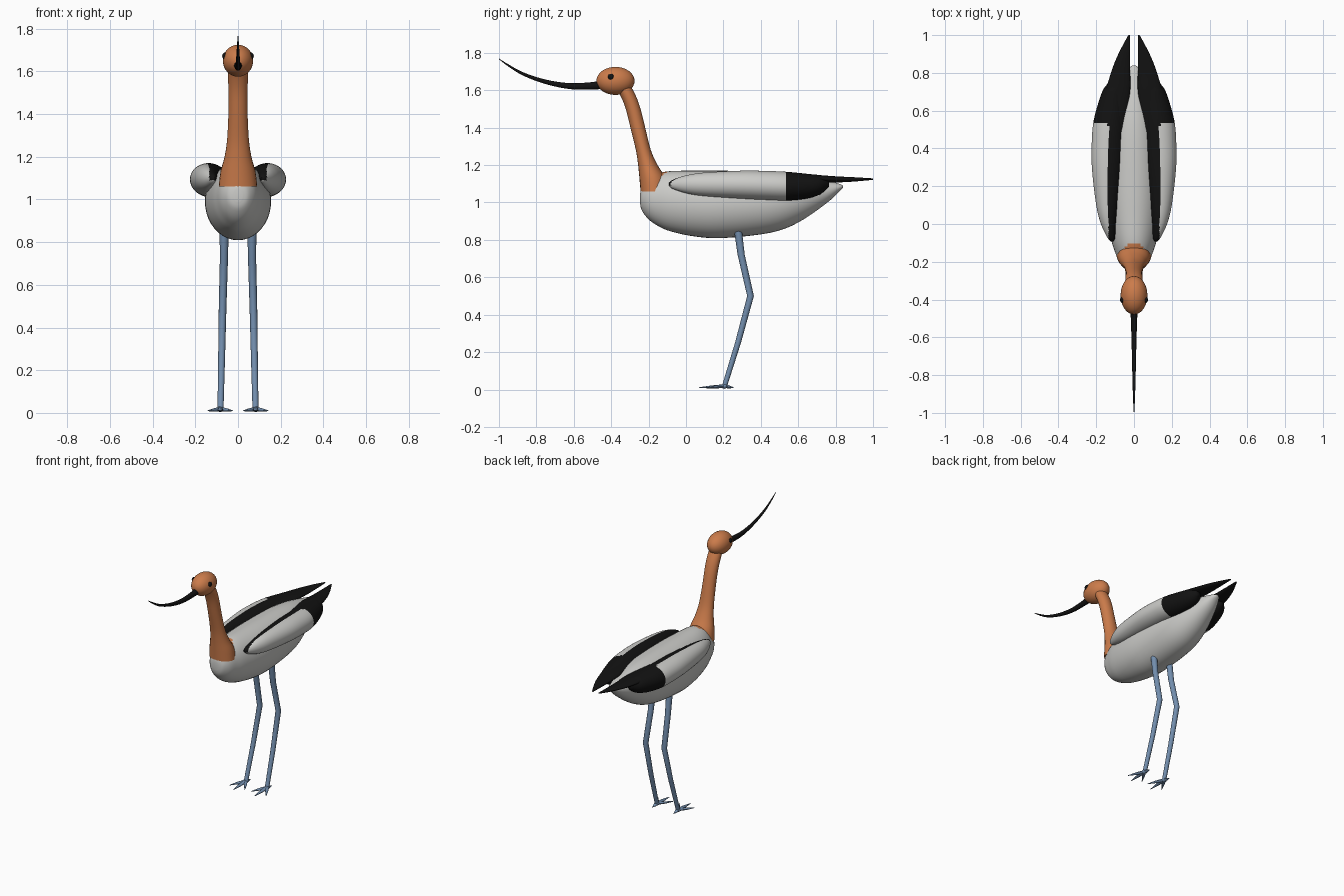
import bpy, bmesh, math
from mathutils import Vector


def material(name, rgb):
    m = bpy.data.materials.new(name)
    m.diffuse_color = (*rgb, 1)
    return m


WHITE = material("white_plumage", (0.60, 0.60, 0.58))
RUST = material("rust_plumage", (0.60, 0.20, 0.07))
BLACK = material("black", (0.006, 0.006, 0.006))
BLUE = material("blue_grey_legs", (0.17, 0.27, 0.42))


def finish(obj, angle=50):
    bpy.ops.object.select_all(action='DESELECT')
    obj.select_set(True)
    bpy.context.view_layer.objects.active = obj
    bpy.ops.object.shade_smooth_by_angle(angle=math.radians(angle))


def smooth_rings(rings, steps):
    """Catmull-Rom interpolation through ring parameters."""
    pts = [Vector(r) for r in rings]
    out = []
    for i in range(len(pts) - 1):
        b, c = pts[i], pts[i + 1]
        a = pts[i - 1] if i else b
        d = pts[i + 2] if i + 2 < len(pts) else c
        for s in range(steps):
            t = s / steps
            out.append(b + (c - a) * (t / 2) + (a * 2 - b * 5 + c * 4 - d) * (t * t / 2)
                       + (b * 3 - a - c * 3 + d) * (t ** 3 / 2))
    return out + [pts[-1]]


def loft(name, rings, axis, mats, sides=24, steps=4, rule=None):
    """Skin ellipses (x, y, z, radius_x, other_radius) lying across the y or z axis."""
    bm = bmesh.new()
    loops = []
    for x, y, z, rx, ro in smooth_rings(rings, steps):
        rx, ro = max(rx, 0.001), max(ro, 0.001)
        loop = []
        for k in range(sides):
            a = math.tau * k / sides
            p, q = rx * math.cos(a), ro * math.sin(a)
            loop.append(bm.verts.new((x + p, y, z + q) if axis == 'y' else (x + p, y + q, z)))
        loops.append(loop)
    for l0, l1 in zip(loops, loops[1:]):
        for k in range(sides):
            j = (k + 1) % sides
            bm.faces.new((l0[k], l0[j], l1[j], l1[k]))
    bm.faces.new(loops[0])
    bm.faces.new(loops[-1])
    bmesh.ops.recalc_face_normals(bm, faces=bm.faces)
    if rule:
        for f in bm.faces:
            f.material_index = rule(f.calc_center_median())
    me = bpy.data.meshes.new(name)
    bm.to_mesh(me)
    bm.free()
    for m in mats:
        me.materials.append(m)
    obj = bpy.data.objects.new(name, me)
    bpy.context.collection.objects.link(obj)
    finish(obj)


def ball(name, centre, radii, mat, seg=24):
    bpy.ops.mesh.primitive_uv_sphere_add(segments=seg, ring_count=seg // 2, location=centre)
    obj = bpy.context.object
    obj.name = name
    obj.scale = radii
    obj.data.materials.append(mat)
    finish(obj)


# Body: (y, half width, top, bottom), rust on the upper breast
body = [(-0.245, 0.02, 1.05, 0.99), (-0.235, 0.05, 1.085, 0.955), (-0.20, 0.08, 1.13, 0.91),
        (-0.15, 0.10, 1.155, 0.875), (-0.08, 0.122, 1.168, 0.845), (0.05, 0.145, 1.17, 0.818),
        (0.20, 0.155, 1.17, 0.81), (0.45, 0.145, 1.165, 0.838), (0.60, 0.115, 1.15, 0.893),
        (0.75, 0.062, 1.118, 0.995), (0.82, 0.028, 1.10, 1.06), (0.84, 0.008, 1.09, 1.08)]
loft("body", [(0, y, (t + b) / 2, w, (t - b) / 2) for y, w, t, b in body], 'y',
     [WHITE, RUST], sides=40, rule=lambda c: int(c.z - 1.065 > 0.7 * (c.y + 0.24)))

# Neck: (z, front y, back y, half width)
neck = [(1.06, -0.243, -0.10, 0.090), (1.13, -0.249, -0.11, 0.082), (1.20, -0.256, -0.152, 0.063),
        (1.28, -0.268, -0.188, 0.051), (1.40, -0.297, -0.218, 0.045), (1.50, -0.322, -0.243, 0.045),
        (1.57, -0.350, -0.268, 0.046), (1.63, -0.385, -0.300, 0.045)]
loft("neck", [(0, (f + b) / 2, z, w, (b - f) / 2) for z, f, b, w in neck], 'z', [RUST])

# Head and upturned bill
ball("head", (0, -0.377, 1.65), (0.071, 0.102, 0.075), RUST, 32)
loft("bill", [(0, -0.44, 1.632, 0.020, 0.024), (0, -0.50, 1.624, 0.017, 0.020),
              (0, -0.62, 1.622, 0.013, 0.016), (0, -0.75, 1.645, 0.010, 0.012),
              (0, -0.87, 1.687, 0.007, 0.009), (0, -0.95, 1.733, 0.004, 0.006),
              (0, -1.00, 1.768, 0.001, 0.002)], 'y', [BLACK], sides=12)

# Wing and flight feathers: (y, inner x, outer x, top, bottom)
wing = [(-0.092, 0.108, 0.125, 1.105, 1.09), (-0.07, 0.10, 0.142, 1.122, 1.073),
        (0.0, 0.092, 0.175, 1.145, 1.05), (0.10, 0.078, 0.200, 1.16, 1.034),
        (0.30, 0.055, 0.223, 1.17, 1.02), (0.45, 0.045, 0.223, 1.168, 1.013),
        (0.55, 0.038, 0.213, 1.163, 1.011), (0.65, 0.038, 0.186, 1.153, 1.022),
        (0.72, 0.045, 0.158, 1.145, 1.045), (0.765, 0.085, 0.115, 1.125, 1.085)]
feathers = [(0.50, 0.05, 0.14, 1.15, 1.11), (0.68, 0.022, 0.15, 1.148, 1.108),
            (0.80, 0.020, 0.122, 1.14, 1.107), (0.90, 0.020, 0.083, 1.135, 1.112),
            (1.0, 0.020, 0.030, 1.129, 1.121)]

# Toe tips: (sideways offset, y)
toes = {"middle_toe": (0.0, 0.07), "outer_toe": (0.058, 0.11),
        "inner_toe": (-0.058, 0.11), "back_toe": (0.0, 0.255)}

for side, s in (("left", 1), ("right", -1)):
    def span(rows):
        return [(s * (i + o) / 2, y, (t + b) / 2, (o - i) / 2, (t - b) / 2) for y, i, o, t, b in rows]

    loft(side + "_wing", span(wing), 'y', [WHITE, BLACK], sides=40, steps=6,
         rule=lambda c: int(c.y > 0.53 or (abs(c.x) < 0.135 and c.z > 1.09)))
    loft(side + "_wing_tip", span(feathers), 'y', [BLACK])
    ball(side + "_eye", (s * 0.063, -0.402, 1.672), (0.011, 0.016, 0.016), BLACK, 16)

    # Leg with backward-pointing joint
    loft(side + "_leg", [(s * 0.065, 0.278, 0.85, 0.021, 0.021), (s * 0.066, 0.295, 0.72, 0.019, 0.019),
                         (s * 0.072, 0.345, 0.50, 0.018, 0.018), (s * 0.077, 0.278, 0.25, 0.016, 0.016),
                         (s * 0.082, 0.205, 0.015, 0.014, 0.014)], 'z', [BLUE], sides=12, steps=1)
    # Foot
    for toe, (dx, y) in toes.items():
        x = s * 0.083
        loft(side + "_" + toe, [(x, 0.205, 0.018, 0.014, 0.010),
                                (x + s * dx * 0.5, (0.205 + y) / 2, 0.014, 0.011, 0.008),
                                (x + s * dx, y, 0.010, 0.002, 0.002)], 'y', [BLUE], sides=8, steps=1)
    ball(side + "_ankle", (s * 0.083, 0.205, 0.018), (0.017, 0.017, 0.014), BLUE, 12)
